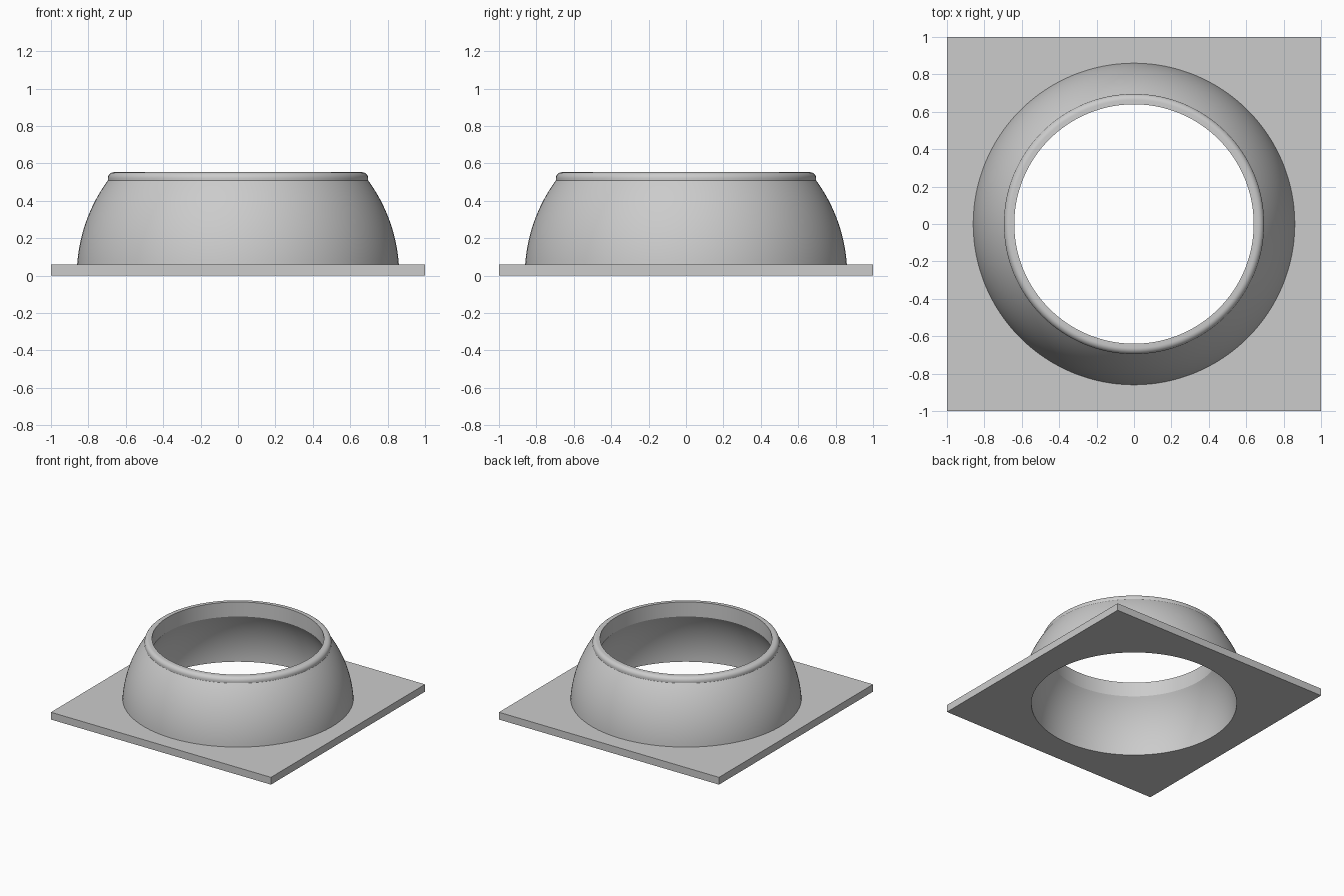
import bpy
import math

SEGMENTS = 128
PLATE_TOP = 0.06
OUTER_R = 0.862
INNER_R = 0.773
RIM_OUTER = 0.696
RIM_INNER = 0.64
RIM_TOP = 0.553
FILLET = 0.033

cube = bpy.data.objects.get("Cube")
if cube:
    bpy.data.objects.remove(cube, do_unlink=True)

grey = bpy.data.materials.new("light_grey")
grey.use_nodes = True
colour = (0.6, 0.6, 0.6, 1)
grey.diffuse_color = colour
grey.node_tree.nodes["Principled BSDF"].inputs["Base Color"].default_value = colour


def circle(radius, z):
    """One round ring of points."""
    steps = [i * math.tau / SEGMENTS for i in range(SEGMENTS)]
    return [(radius * math.cos(a), radius * math.sin(a), z) for a in steps]


def square(half, z):
    """A ring of points pushed out to a square, corners included."""
    ring = []
    for x, y, _ in circle(1, z):
        k = half / max(abs(x), abs(y))
        ring.append((x * k, y * k, z))
    return ring


def sphere_arc(radius, z_from, z_to, steps):
    """Profile points on a sphere centred at the floor."""
    a, b = math.asin(z_from / radius), math.asin(z_to / radius)
    angles = [a + (b - a) * i / steps for i in range(steps + 1)]
    return [(radius * math.cos(t), radius * math.sin(t)) for t in angles]


def skin(name, rings):
    """Join consecutive rings with quads into one smooth object."""
    verts = [p for ring in rings for p in ring]
    faces = []
    for r in range(len(rings) - 1):
        for i in range(SEGMENTS):
            j = (i + 1) % SEGMENTS
            low, high = r * SEGMENTS, (r + 1) * SEGMENTS
            faces.append((low + i, low + j, high + j, high + i))
    mesh = bpy.data.meshes.new(name)
    mesh.from_pydata(verts, [], faces)
    mesh.materials.append(grey)
    obj = bpy.data.objects.new(name, mesh)
    bpy.context.collection.objects.link(obj)
    bpy.ops.object.select_all(action='DESELECT')
    obj.select_set(True)
    bpy.context.view_layer.objects.active = obj
    bpy.ops.object.shade_smooth_by_angle(angle=math.radians(30))
    return obj


# Square base plate with a round opening
skin("base_plate", [
    circle(INNER_R, 0), square(1, 0), square(1, PLATE_TOP),
    circle(math.sqrt(OUTER_R ** 2 - PLATE_TOP ** 2), PLATE_TOP),
])

# Hollow dome wall: outer curve, rounded rim, straight throat, inner curve
rim_base = math.sqrt(OUTER_R ** 2 - RIM_OUTER ** 2)
throat_base = math.sqrt(INNER_R ** 2 - RIM_INNER ** 2)
profile = sphere_arc(OUTER_R, PLATE_TOP, rim_base, 20)
for i in range(9):
    t = i * math.pi / 16
    profile.append((RIM_OUTER - FILLET + FILLET * math.cos(t),
                    RIM_TOP - FILLET + FILLET * math.sin(t)))
profile.append((RIM_INNER, RIM_TOP))
profile += sphere_arc(INNER_R, throat_base, 0, 20)
skin("dome_with_rim", [circle(r, z) for r, z in profile])
